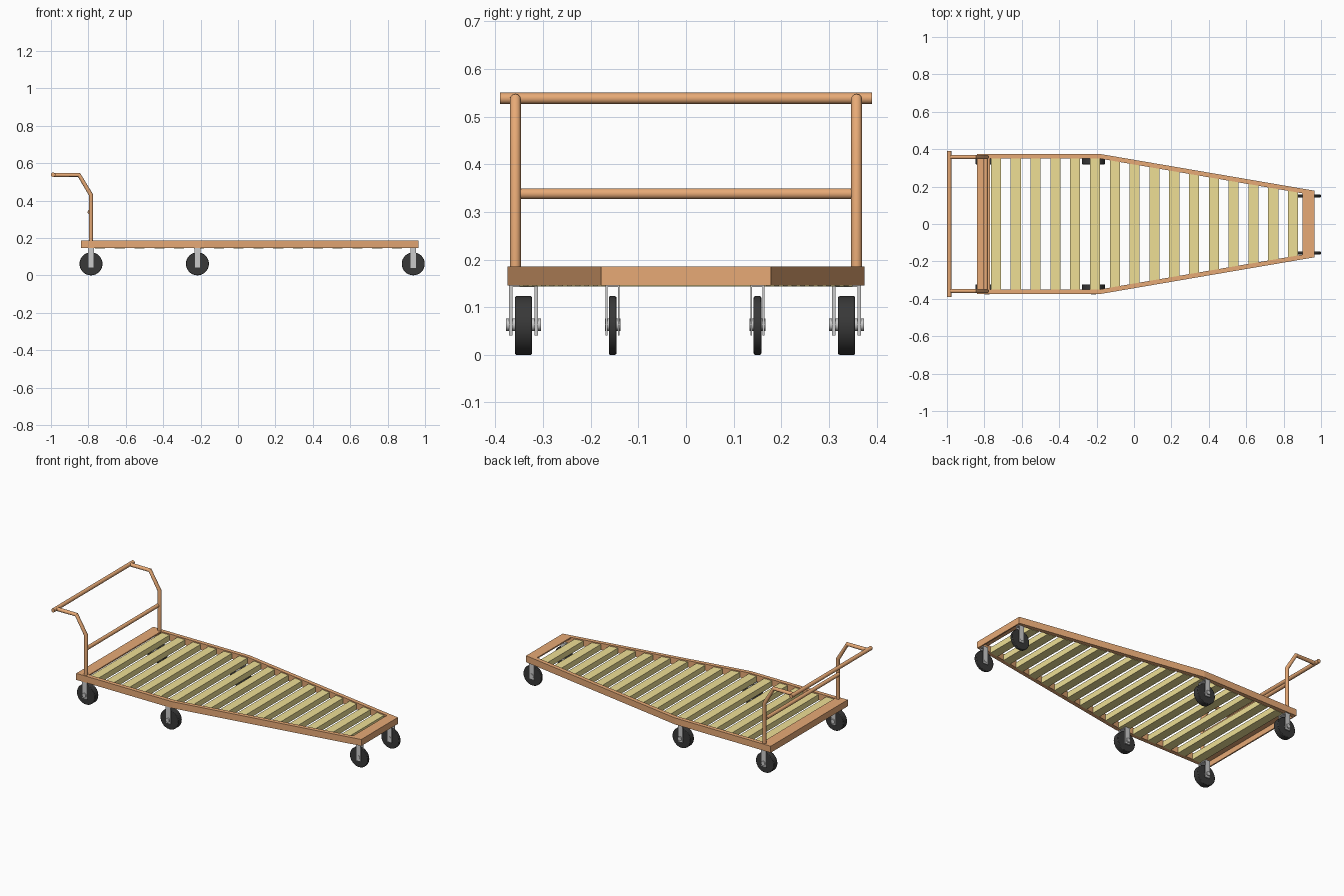
import bpy, bmesh, math

if "Cube" in bpy.data.objects:
    bpy.data.objects.remove(bpy.data.objects["Cube"])


def material(name, rgb):
    m = bpy.data.materials.new(name)
    m.diffuse_color = (*rgb, 1)
    m.use_nodes = True
    m.node_tree.nodes["Principled BSDF"].inputs["Base Color"].default_value = m.diffuse_color
    return m


ORANGE = material("orange_paint", (0.80, 0.40, 0.18))
YELLOW = material("yellow_wood", (0.86, 0.74, 0.30))
BLACK = material("black_rubber", (0.04, 0.04, 0.04))


def prism(name, pts, z0, z1, mat=None):
    """Flat outline in xy pulled up from z0 to z1."""
    bm = bmesh.new()
    low = [bm.verts.new((x, y, z0)) for x, y in pts]
    face = bm.faces.new(low)
    ext = bmesh.ops.extrude_face_region(bm, geom=[face])
    for v in ext["geom"]:
        if isinstance(v, bmesh.types.BMVert):
            v.co.z = z1
    bmesh.ops.recalc_face_normals(bm, faces=bm.faces)
    me = bpy.data.meshes.new(name)
    bm.to_mesh(me)
    bm.free()
    ob = bpy.data.objects.new(name, me)
    bpy.context.collection.objects.link(ob)
    if mat:
        me.materials.append(mat)
    return ob


def box(name, x0, x1, y0, y1, z0, z1, mat=None):
    return prism(name, [(x0, y0), (x1, y0), (x1, y1), (x0, y1)], z0, z1, mat)


def tube(name, pts, r, mat):
    """Round pipe along straight segments."""
    cu = bpy.data.curves.new(name, "CURVE")
    cu.dimensions = "3D"
    cu.bevel_depth, cu.bevel_resolution, cu.use_fill_caps = r, 4, True
    sp = cu.splines.new("POLY")
    sp.points.add(len(pts) - 1)
    for p, co in zip(sp.points, pts):
        p.co = (*co, 1)
    cu.materials.append(mat)
    ob = bpy.data.objects.new(name, cu)
    bpy.context.collection.objects.link(ob)
    bpy.ops.object.select_all(action="DESELECT")
    bpy.context.view_layer.objects.active = ob
    ob.select_set(True)
    bpy.ops.object.convert(target="MESH")
    bpy.ops.object.shade_smooth_by_angle(angle=math.radians(35))


def cylinder_y(name, x, y, z, r, width, mat=None, bevel=0, sides=32):
    bpy.ops.mesh.primitive_cylinder_add(vertices=sides, radius=r, depth=width, location=(x, y, z),
                                        rotation=(math.pi / 2, 0, 0))
    ob = bpy.context.object
    ob.name = name
    if mat:
        ob.data.materials.append(mat)
    if bevel:
        b = ob.modifiers.new("edge", "BEVEL")
        b.width, b.segments = bevel, 2
    bpy.ops.object.shade_smooth_by_angle(angle=math.radians(35))


XB, XK, XF = -0.84, -0.185, 0.965    # back end, kink, front end
WB, WF, RAIL = 0.375, 0.178, 0.025   # half widths and rail thickness
Z0, Z1 = 0.145, 0.185


def inner(x):
    """Half width inside the rails."""
    t = max(0, (x - XK) / (XF - XK))
    return WB + (WF - WB) * t - RAIL


# Side rails, straight then tapering to the front
for s, side in ((1, "left"), (-1, "right")):
    prism(side + "_rail", [(XB, s * WB), (XK, s * WB), (XF, s * WF),
                           (XF, s * inner(XF)), (XK, s * inner(XK)), (XB, s * inner(XB))], Z0, Z1, ORANGE)

# Angle-iron end bars: flat top flange and upright outer wall
T = 0.008
for name, x0, x1, w0, w1 in (("back_end", XB, -0.77, XB, XB + T), ("front_end", 0.90, XF, XF - T, XF)):
    a, b = inner(x0), inner(x1)
    prism(name + "_flange", [(x0, -a), (x1, -b), (x1, b), (x0, a)], Z1 - T, Z1, ORANGE)
    w = inner(w1)
    box(name + "_wall", w0, w1, -w, w, Z0, Z1 - T, ORANGE)

# Deck slats trimmed to the rails
for i in range(16):
    c = -0.738 + i * 0.1059
    x0, x1 = c - 0.027, c + 0.027
    a, b = inner(x0), inner(x1)
    prism(f"deck_slat_{i + 1}", [(x0, -a), (x1, -b), (x1, b), (x0, a)], 0.143, 0.178, YELLOW)

# Push handle: bent posts, grip and cross bar
for s, side in ((1, "left"), (-1, "right")):
    y = s * 0.358
    tube(side + "_handle_post", [(-0.786, y, 0.16), (-0.786, y, 0.43), (-0.85, y, 0.537),
                                 (-0.988, y, 0.537)], 0.0115, ORANGE)
tube("handle_grip", [(-0.988, -0.39, 0.538), (-0.988, 0.39, 0.538)], 0.012, ORANGE)
tube("handle_cross_bar", [(-0.793, -0.352, 0.338), (-0.793, 0.352, 0.338)], 0.0115, ORANGE)

# Castors: tyre, axle and two fork plates; the front pair is narrower
R = 0.0615
for pos, x, y, w, gap, axle in (("rear", -0.786, 0.339, 0.036, 0.0265, 0.074),
                                ("middle", -0.217, 0.339, 0.036, 0.0265, 0.074),
                                ("front", 0.937, 0.152, 0.016, 0.013, 0.033)):
    for s, side in ((1, "left"), (-1, "right")):
        n = f"{pos}_{side}_"
        yc = s * y - 0.002
        cylinder_y(n + "wheel", x, yc, R, R, w, BLACK, bevel=0.003)
        cylinder_y(n + "axle", x, yc, 0.063, 0.013, axle, sides=16)
        for k, d in (("outer", s), ("inner", -s)):
            yp, h = yc + d * gap, w * 0.09 + 0.0005
            box(n + k + "_fork", x - 0.016, x + 0.016, yp - h, yp + h, 0.04, Z0 + 0.003)
        box(n + "fork_top", x - 0.016, x + 0.016, yc - gap, yc + gap, Z0 - 0.003, Z0 + 0.003)
